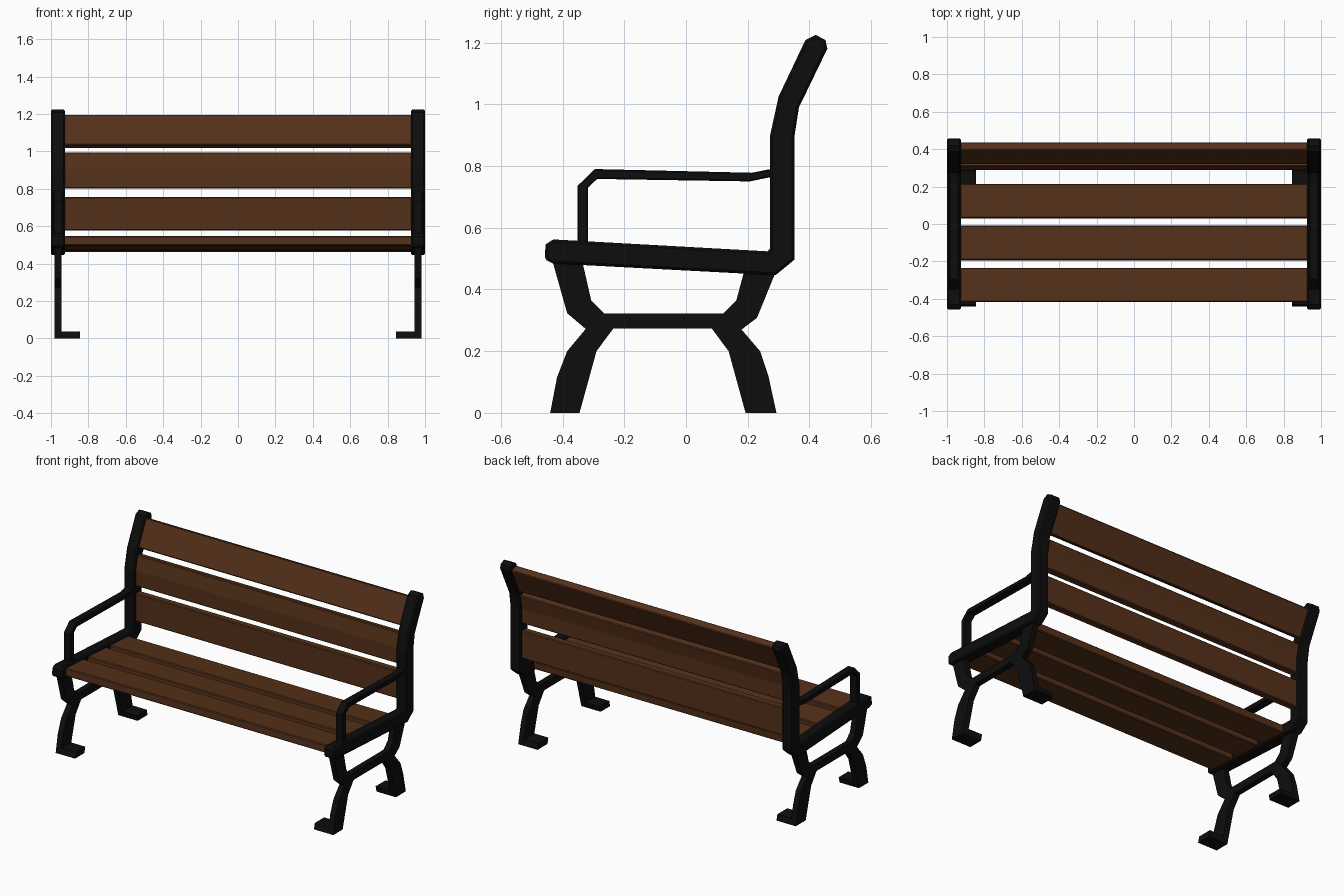
import bpy, bmesh
from mathutils import Vector

if "Cube" in bpy.data.objects:
    bpy.data.objects.remove(bpy.data.objects["Cube"])


def material(name, color):
    m = bpy.data.materials.new(name)
    m.diffuse_color = color
    m.use_nodes = True
    m.node_tree.nodes["Principled BSDF"].inputs["Base Color"].default_value = m.diffuse_color
    return m


iron = material("black_iron", (0.004, 0.004, 0.004, 1))
wood = material("brown_wood", (0.09, 0.03, 0.01, 1))


def extrude(name, profile, x0, x1, mat, bevel=0.0, mirror=False):
    """Extrude a (y, z) outline along x, optionally mirrored to the other side."""
    bm = bmesh.new()
    face = bm.faces.new([bm.verts.new((x0, y, z)) for y, z in profile])
    out = bmesh.ops.extrude_face_region(bm, geom=[face])
    verts = [v for v in out["geom"] if isinstance(v, bmesh.types.BMVert)]
    bmesh.ops.translate(bm, verts=verts, vec=(x1 - x0, 0, 0))
    bmesh.ops.recalc_face_normals(bm, faces=bm.faces)
    me = bpy.data.meshes.new(name)
    bm.to_mesh(me)
    bm.free()
    ob = bpy.data.objects.new(name, me)
    bpy.context.collection.objects.link(ob)
    me.materials.append(mat)
    if bevel:
        b = ob.modifiers.new("bevel", "BEVEL")
        b.width, b.segments = bevel, 1
        b.limit_method, b.angle_limit = "ANGLE", 1.05
    if mirror:
        ob.modifiers.new("mirror", "MIRROR")
    return ob


def plank(name, path, thick):
    """Wooden slat whose cross-section follows a (y, z) centre line."""
    pts = [Vector(p) for p in path]
    left, right = [], []
    for i, p in enumerate(pts):
        d = (pts[min(i + 1, len(pts) - 1)] - pts[max(i - 1, 0)]).normalized()
        n = Vector((-d.y, d.x)) * thick / 2
        left.append(p + n)
        right.append(p - n)
    return extrude(name, left + right[::-1], -0.93, 0.93, wood, 0.005)


# Side frame: seat rail and back post in one bent bar
extrude("side_frame", [
    (-0.458, 0.497), (-0.455, 0.546), (-0.43, 0.562), (0.272, 0.523),
    (0.272, 0.897), (0.30, 1.025), (0.387, 1.208), (0.42, 1.225),
    (0.452, 1.208), (0.458, 1.18), (0.366, 0.99), (0.352, 0.90),
    (0.352, 0.497), (0.29, 0.446), (-0.43, 0.484)],
    0.925, 1.0, iron, 0.008, True)

# Legs joined by a cross bar
extrude("leg_frame", [
    (-0.435, 0.50), (-0.385, 0.323), (-0.325, 0.272), (-0.385, 0.20),
    (-0.418, 0.115), (-0.44, 0), (-0.345, 0), (-0.29, 0.20),
    (-0.235, 0.274), (0.083, 0.274), (0.138, 0.20), (0.193, 0),
    (0.293, 0), (0.267, 0.12), (0.24, 0.20), (0.18, 0.27),
    (0.23, 0.308), (0.29, 0.455), (0.19, 0.465), (0.163, 0.364),
    (0.12, 0.322), (-0.265, 0.322), (-0.307, 0.364), (-0.337, 0.495)],
    0.945, 0.982, iron, 0, True)

# Feet turned inward
for name, a, b, lean in (("front_foot", -0.44, -0.345, 0.009),
                         ("rear_foot", 0.193, 0.293, -0.009)):
    extrude(name, [(a, 0), (b, 0), (b + lean, 0.037), (a + lean, 0.037)],
            0.845, 0.975, iron, 0, True)

# Armrest
extrude("armrest", [
    (-0.352, 0.53), (-0.352, 0.735), (-0.295, 0.79), (0.213, 0.778),
    (0.29, 0.793), (0.29, 0.767), (0.206, 0.75), (-0.288, 0.758),
    (-0.317, 0.73), (-0.317, 0.53)],
    0.937, 0.988, iron, 0.004, True)

# Seat slats, falling slightly toward the back
for i, (a, b) in enumerate([(-0.417, -0.235), (-0.193, -0.01), (0.031, 0.214)]):
    plank(f"seat_slat_{i + 1}",
          [(y, 0.523 - 0.054 * (y + 0.43)) for y in (a, b)], 0.05)

# Back slats: straight, bent and tilted
plank("lower_back_slat", [(0.312, 0.578), (0.312, 0.756)], 0.046)
plank("middle_back_slat", [(0.312, 0.803), (0.312, 0.90), (0.330, 0.991)], 0.046)
plank("upper_back_slat", [(0.341, 1.026), (0.417, 1.188)], 0.048)
